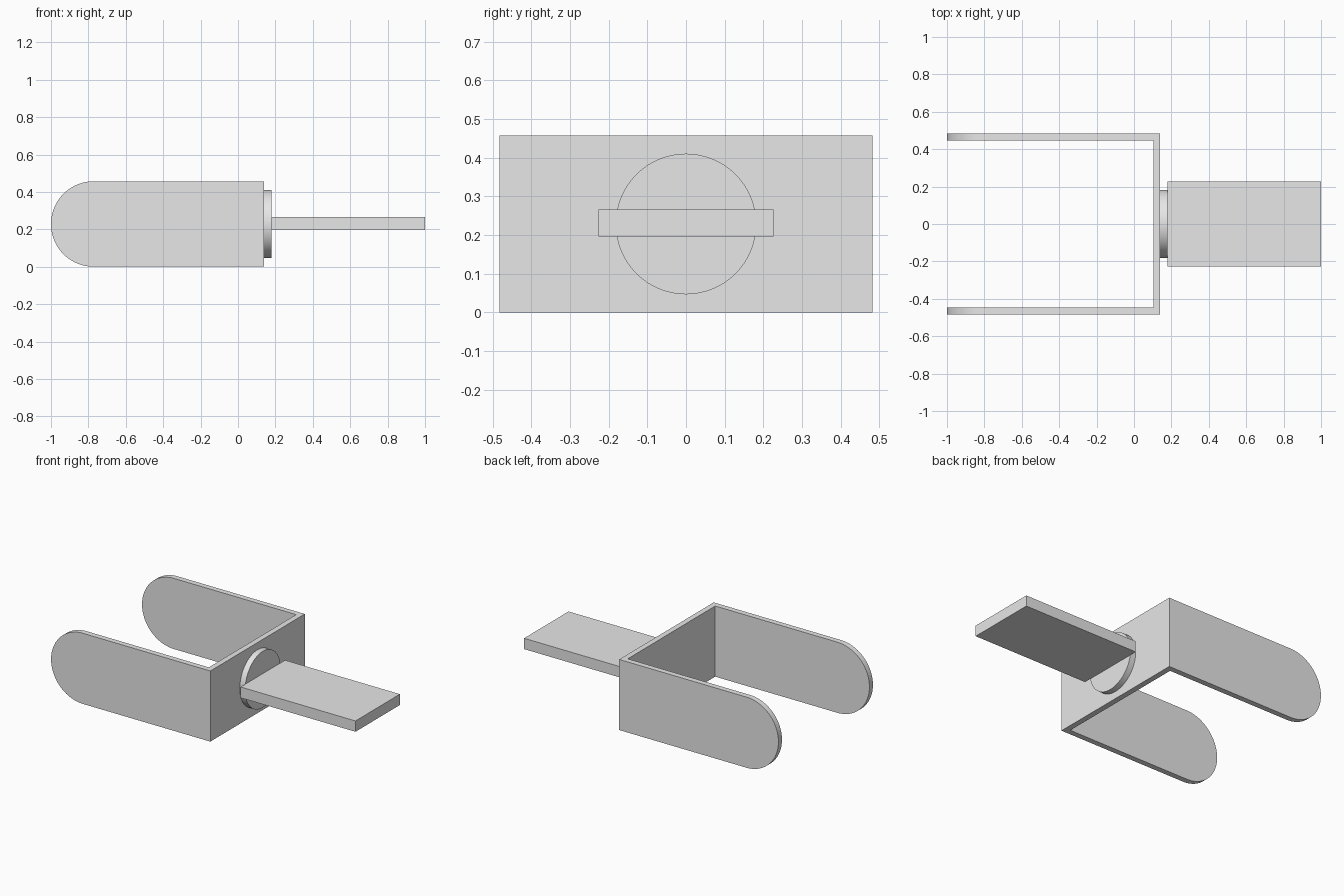
import bpy
import bmesh
from math import pi, radians
from mathutils import Matrix, Vector

if "Cube" in bpy.data.objects:
    bpy.data.objects.remove(bpy.data.objects["Cube"])

HEIGHT = 0.457
MID = HEIGHT / 2
HALF_WIDTH = 0.483
WALL = 0.036
BACK = 0.14          # outer face of the bracket's cross wall
DISC_END = 0.178

grey = bpy.data.materials.new("plain grey")
grey.use_nodes = True
grey.diffuse_color = (0.8, 0.8, 0.8, 1)
grey.node_tree.nodes["Principled BSDF"].inputs["Base Color"].default_value = (0.8, 0.8, 0.8, 1)


def finish(name, bm):
    bmesh.ops.recalc_face_normals(bm, faces=bm.faces)
    mesh = bpy.data.meshes.new(name)
    bm.to_mesh(mesh)
    bm.free()
    mesh.materials.append(grey)
    obj = bpy.data.objects.new(name, mesh)
    bpy.context.collection.objects.link(obj)
    bpy.ops.object.select_all(action='DESELECT')
    obj.select_set(True)
    bpy.context.view_layer.objects.active = obj
    bpy.ops.object.shade_smooth_by_angle(angle=radians(30))
    return obj


# U-shaped bracket: half outline mirrored, extruded upward
half = [(-1, HALF_WIDTH - WALL), (-1, HALF_WIDTH), (BACK, HALF_WIDTH)]
inner = (BACK - WALL, HALF_WIDTH - WALL)
outline = [inner] + half
outline += [(x, -y) for x, y in reversed(outline)]
bm = bmesh.new()
base = bm.faces.new([bm.verts.new((x, y, 0)) for x, y in outline])
up = bmesh.ops.extrude_face_region(bm, geom=[base])["geom"]
bmesh.ops.translate(bm, vec=(0, 0, HEIGHT),
                    verts=[v for v in up if isinstance(v, bmesh.types.BMVert)])
bmesh.ops.recalc_face_normals(bm, faces=bm.faces)

# Round the free ends of both arms
ends = [e for e in bm.edges
        if all(v.co.x < -0.99 for v in e.verts)
        and abs(e.verts[0].co.z - e.verts[1].co.z) < 0.01]
bmesh.ops.bevel(bm, geom=ends, offset=MID - 0.0002, offset_type='OFFSET',
                segments=20, profile=0.5, affect='EDGES')
finish("bracket", bm)

# Pivot disc on the cross wall
bm = bmesh.new()
bmesh.ops.create_cone(
    bm, cap_ends=True, segments=64, radius1=0.182, radius2=0.182, depth=DISC_END - BACK,
    matrix=Matrix.Translation(((BACK + DISC_END) / 2, 0, MID)) @ Matrix.Rotation(pi / 2, 4, 'Y'))
finish("pivot_disc", bm)

# Flat tongue
bm = bmesh.new()
bmesh.ops.create_cube(
    bm, size=1,
    matrix=Matrix.Translation(((1 + DISC_END) / 2, 0, 0.231))
    @ Matrix.Diagonal(Vector((1 - DISC_END, 0.454, 0.07, 1))))
finish("tongue", bm)
